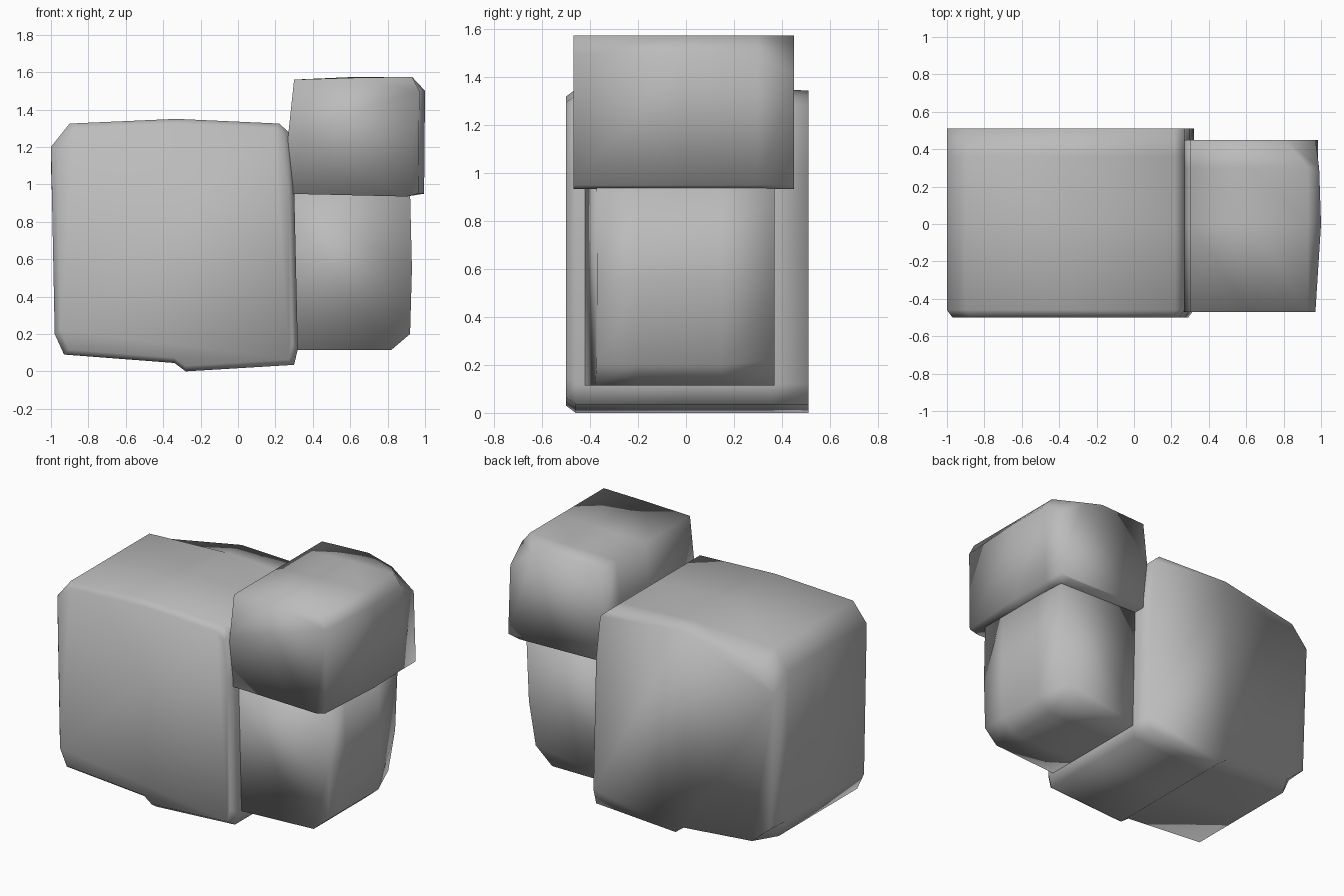
import bpy
import bmesh

cube = bpy.data.objects.get("Cube")
if cube:
    bpy.data.objects.remove(cube, do_unlink=True)

STONE = (0.5, 0.5, 0.5, 1.0)
stone = bpy.data.materials.new("grey_stone")
stone.use_nodes = True
stone.diffuse_color = STONE
shader = next(n for n in stone.node_tree.nodes if n.type == 'BSDF_PRINCIPLED')
shader.inputs["Base Color"].default_value = STONE
shader.inputs["Roughness"].default_value = 0.9


def inset(profile, amount):
    """Pull a profile in toward its centre by a fixed distance per axis."""
    xs, zs = zip(*profile)
    cx, cz = (min(xs) + max(xs)) / 2, (min(zs) + max(zs)) / 2
    kx = 1 - 2 * amount / (max(xs) - min(xs))
    kz = 1 - 2 * amount / (max(zs) - min(zs))
    return [(cx + (x - cx) * kx, cz + (z - cz) * kz) for x, z in profile]


def rock(name, rings):
    """Loft matching x-z profiles along y; lean turns a ring toward +x."""
    bm = bmesh.new()
    loops = []
    for y, lean, profile in rings:
        left = min(x for x, z in profile)
        loops.append([bm.verts.new((x, y + lean * (x - left), z)) for x, z in profile])
    for a, b in zip(loops, loops[1:]):
        for i in range(len(a)):
            j = (i + 1) % len(a)
            bm.faces.new((a[i], a[j], b[j], b[i]))
    bm.faces.new(loops[0])
    bm.faces.new(loops[-1][::-1])
    bmesh.ops.recalc_face_normals(bm, faces=bm.faces)
    for face in bm.faces:
        face.smooth = True
    mesh = bpy.data.meshes.new(name)
    bm.to_mesh(mesh)
    bm.free()
    mesh.materials.append(stone)
    obj = bpy.data.objects.new(name, mesh)
    bpy.context.collection.objects.link(obj)
    return obj


# Large boulder, with its top left sagging toward the back
big = [(-0.93, 0.09), (-0.34, 0.045), (-0.28, 0), (0.3, 0.035), (0.32, 0.12),
       (0.3, 1), (0.27, 1.28), (0.22, 1.325), (-0.33, 1.35), (-0.9, 1.325),
       (-1, 1.2), (-0.98, 0.2)]
big_back = [(-0.84, 0.09), (-0.34, 0.045), (-0.28, 0), (0.3, 0.035), (0.32, 0.12),
            (0.3, 1), (0.27, 1.28), (0.22, 1.325), (-0.33, 1.345), (-0.88, 1.24),
            (-1, 1.1), (-0.97, 0.2)]
rock("large_boulder", [(-0.5, 0, inset(big, 0.03)), (-0.46, 0, big),
                       (0, 0, big), (0.36, 0, big), (0.51, 0, big_back)])

# Lower side rock, its front turned slightly toward the side
low = [(0.2, 0.115), (0.82, 0.115), (0.92, 0.2), (0.93, 0.55), (0.92, 0.96), (0.2, 0.96)]
low_back = [(0.2, 0.115), (0.72, 0.115), (0.84, 0.22), (0.89, 0.5), (0.91, 0.96), (0.2, 0.96)]
rock("lower_side_rock", [(-0.43, 0.08, low), (-0.2, 0, low),
                         (0.15, 0, low), (0.37, 0, low_back)])

# Upper side rock, with a worn back corner
top = [(0.25, 0.95), (0.9, 0.935), (0.985, 0.95), (0.99, 1.5), (0.93, 1.575),
       (0.62, 1.57), (0.3, 1.56), (0.27, 1.28)]
top_front = [(x - 0.02 if x > 0.95 else x, z) for x, z in top]
top_mid = [(x + 0.01 if x > 0.95 else x, z) for x, z in top]
top_back = [(0.25, 0.95), (0.9, 0.935), (0.985, 0.95), (0.97, 1.41), (0.81, 1.53),
            (0.64, 1.575), (0.3, 1.56), (0.27, 1.28)]
rock("upper_side_rock", [(-0.47, 0, top_front), (0, 0, top_mid),
                         (0.3, 0, top), (0.45, 0, top_back)])
